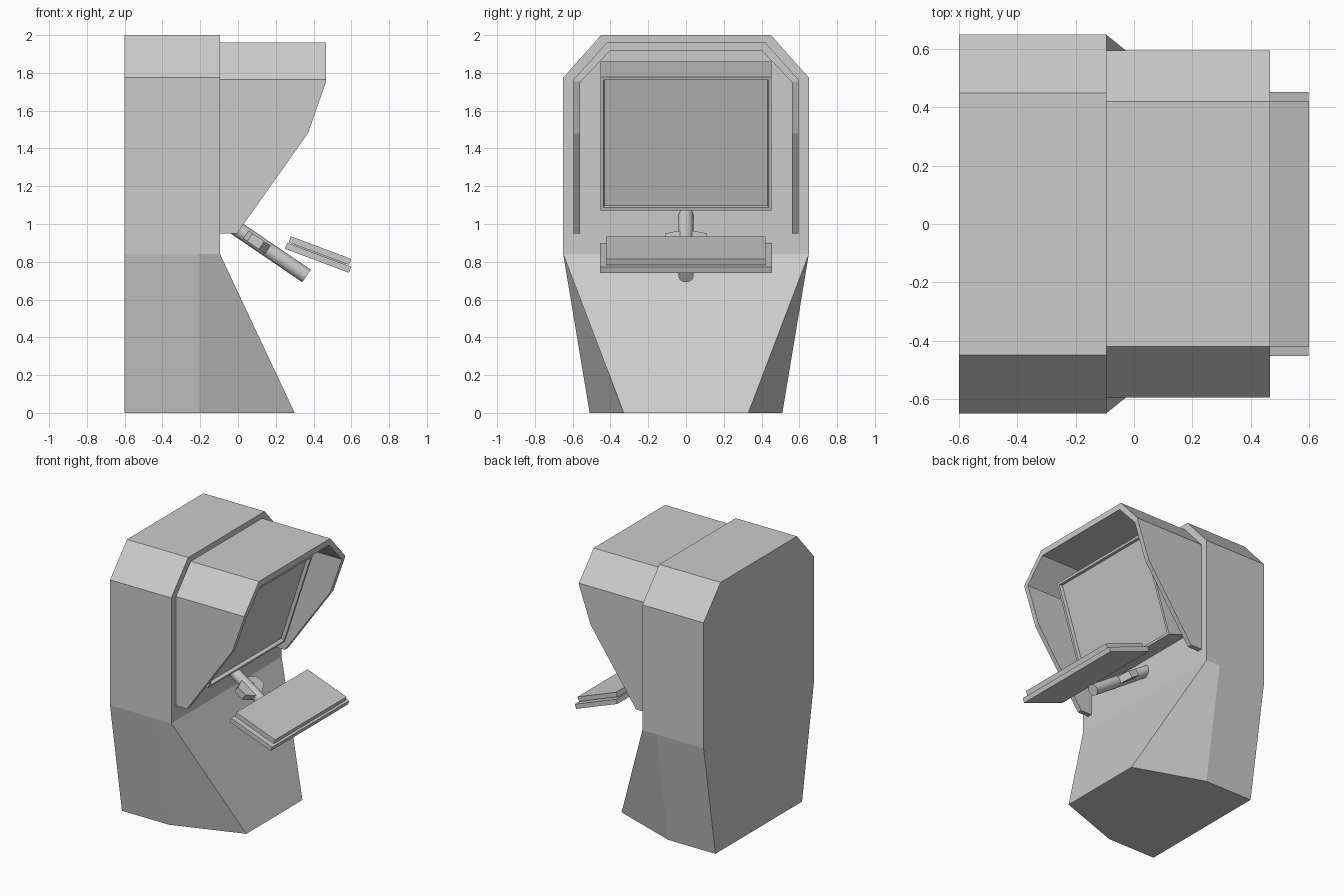
import bpy, bmesh, math
from mathutils import Matrix, Vector

if "Cube" in bpy.data.objects:
    bpy.data.objects.remove(bpy.data.objects["Cube"])

grey = bpy.data.materials.new("plain_grey")
grey.diffuse_color = (0.6, 0.6, 0.6, 1)
grey.use_nodes = True
grey.node_tree.nodes["Principled BSDF"].inputs["Base Color"].default_value = grey.diffuse_color


def finish(name, bm):
    """Turn a bmesh into a named grey object."""
    bmesh.ops.recalc_face_normals(bm, faces=bm.faces[:])
    me = bpy.data.meshes.new(name)
    bm.to_mesh(me)
    bm.free()
    me.materials.append(grey)
    ob = bpy.data.objects.new(name, me)
    bpy.context.collection.objects.link(ob)
    return ob


def prism(name, start, end):
    """Solid between two matching point loops."""
    bm = bmesh.new()
    a = [bm.verts.new(p) for p in start]
    b = [bm.verts.new(p) for p in end]
    bm.faces.new(a)
    bm.faces.new(b[::-1])
    for i in range(len(a)):
        j = (i + 1) % len(a)
        bm.faces.new((a[i], a[j], b[j], b[i]))
    return finish(name, bm)


def tilted_box(name, centre, size, angle, recess=0, rim=0):
    """Box turned about y, optionally with a recessed +x face."""
    bm = bmesh.new()
    bmesh.ops.create_cube(bm, size=1, matrix=Matrix.Diagonal((*size, 1)))
    if recess:
        bm.faces.ensure_lookup_table()
        front = max(bm.faces, key=lambda f: f.calc_center_median().x)
        bmesh.ops.inset_region(bm, faces=[front], thickness=rim)
        bmesh.ops.inset_region(bm, faces=[front], thickness=0.006, depth=-recess)
    bm.transform(Matrix.Translation(centre) @ Matrix.Rotation(angle, 4, 'Y'))
    return finish(name, bm)


# Cabinet body: three rings from back to front, the foot flaring forward
half = [(0.51, 0), (0.65, 0.84), (0.65, 1.775), (0.45, 2.0)]
loop = half + [(-y, z) for y, z in reversed(half)]
bm = bmesh.new()
rings = []
for x in (-0.6, -0.21, -0.095):
    ring = []
    for y, z in loop:
        p = (x, y, z)
        if x == -0.095 and z == 0:
            p = (0.3, math.copysign(0.33, y), 0)
        ring.append(bm.verts.new(p))
    rings.append(ring)
for a, b in zip(rings, rings[1:]):
    for i in range(8):
        j = (i + 1) % 8
        bm.faces.new((a[i], a[j], b[j], b[i]))
bm.faces.new(rings[0])
bm.faces.new(rings[2][1:7])
bm.faces.new([rings[2][i] for i in (0, 1, 6, 7)])
finish("cabinet_body", bm)

# Hood: a hollow arch trimmed to its side outline
outer = [(0.595, 0.8), (0.595, 1.765), (0.42, 1.96)]
inner = [(0.405, 1.915), (0.56, 1.75), (0.56, 0.8)]
arch = (outer + [(-y, z) for y, z in outer[::-1]]
        + [(-y, z) for y, z in inner[::-1]] + inner)
hood = prism("hood", [(-0.095, y, z) for y, z in arch],
             [(0.6, y, z) for y, z in arch])
outline = [(-0.2, 0.95), (-0.005, 0.95), (0.37, 1.48), (0.467, 1.755),
           (0.467, 2.1), (-0.2, 2.1)]
trim = prism("hood_trim_helper", [(x, -0.8, z) for x, z in outline],
             [(x, 0.8, z) for x, z in outline])
mod = hood.modifiers.new("trim", 'BOOLEAN')
mod.operation = 'INTERSECT'
mod.solver = 'EXACT'
mod.object = trim
bpy.context.view_layer.objects.active = hood
hood.select_set(True)
bpy.ops.object.modifier_apply(modifier="trim")
hood.select_set(False)
bpy.data.objects.remove(trim, do_unlink=True)

# Monitor leaning forward, with a rim around the screen
tilt = math.radians(18)
depth = 0.26
normal = Vector((math.cos(tilt), 0, -math.sin(tilt)))
tilted_box("monitor", Vector((0.185, 0, 1.425)) - normal * depth / 2,
           (depth, 0.905, 0.745), tilt, recess=0.025, rim=0.024)

# Support arm: round tube sloping down out of the body
a, b = Vector((-0.13, 0, 1.06)), Vector((0.363, 0, 0.725))
d = b - a
bm = bmesh.new()
bmesh.ops.create_cone(bm, cap_ends=True, segments=24, radius1=0.04,
                      radius2=0.04, depth=d.length)
bm.transform(Matrix.Translation((a + b) / 2)
             @ d.to_track_quat('Z', 'Y').to_matrix().to_4x4())
arm = finish("support_arm", bm)
bpy.context.view_layer.objects.active = arm
arm.select_set(True)
bpy.ops.object.shade_smooth_by_angle(angle=math.radians(40))
arm.select_set(False)

# Arm bracket: flat six-sided plate around the tube
d.normalize()
up = Vector((-d.z, 0, d.x))
hub = Vector((0.1, 0, 0.904))
flat = [(-0.07, 0.04), (-0.045, 0.11), (0.03, 0.11), (0.07, 0.04)]
flat += [(s, -y) for s, y in flat[::-1]]
prism("arm_bracket",
      [hub + d * s + Vector((0, y, 0)) - up * 0.025 for s, y in flat],
      [hub + d * s + Vector((0, y, 0)) + up * 0.025 for s, y in flat])

# Control panel: top plate, core and wider tray
slope = 0.359
tilted_box("panel_top", (0.434, 0, 0.859), (0.342, 0.84, 0.034), slope)
tilted_box("panel_core", (0.428, 0, 0.84), (0.30, 0.80, 0.03), slope)
tilted_box("panel_tray", (0.424, 0, 0.821), (0.362, 0.908, 0.034), slope)
